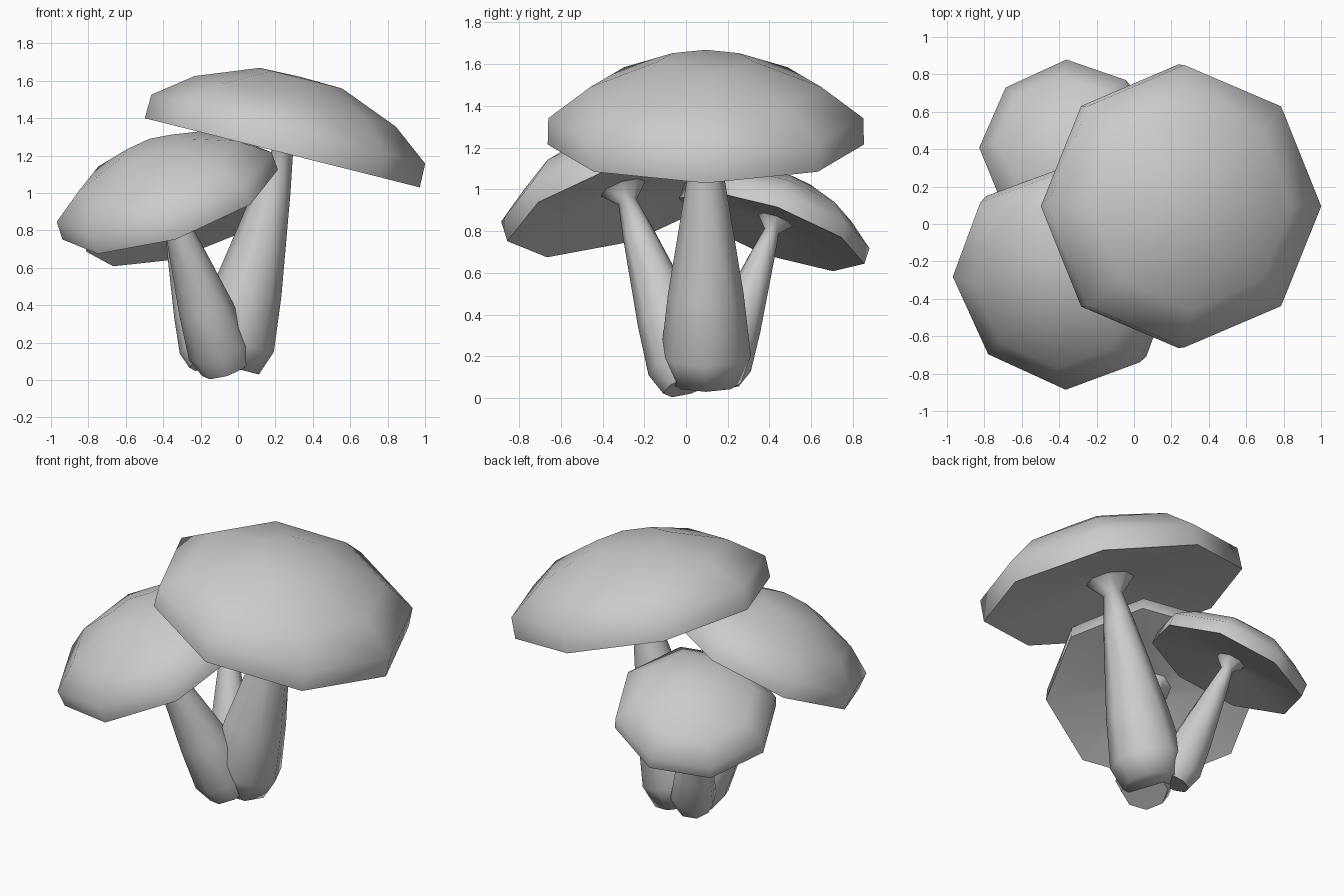
import bpy, math
from mathutils import Vector, Matrix

if "Cube" in bpy.data.objects:
    bpy.data.objects.remove(bpy.data.objects["Cube"])

SIDES = 8

# (radius, height) profiles in units of the largest mushroom, origin at rim centre
CAP = [(0, .417), (.227, .411), (.555, .283), (.755, .13), (.758, 0), (.14, .09)]
STEM = [(.14, .09), (.058, 0), (.095, -.2), (.182, -.743), (.216, -1.044), (.168, -1.18), (0, -1.18)]


def lathe(name, profile, matrix):
    verts, faces, rings = [], [], []
    for r, z in profile:
        start = len(verts)
        count = SIDES if r > 0 else 1
        for i in range(count):
            t = 2 * math.pi * i / SIDES
            verts.append(matrix @ Vector((r * math.cos(t), r * math.sin(t), z)))
        rings.append([start + i % count for i in range(SIDES)])
    for top, low in zip(rings, rings[1:]):
        for i in range(SIDES):
            j = (i + 1) % SIDES
            quad = [top[i], low[i], low[j], top[j]]
            faces.append(list(dict.fromkeys(quad)))
    mesh = bpy.data.meshes.new(name)
    mesh.from_pydata(verts, [], faces)
    obj = bpy.data.objects.new(name, mesh)
    bpy.context.collection.objects.link(obj)
    bpy.ops.object.select_all(action='DESELECT')
    obj.select_set(True)
    bpy.context.view_layer.objects.active = obj
    bpy.ops.object.shade_smooth_by_angle(angle=math.radians(72))
    return obj


def mushroom(label, centre, axis, toward, scale, stretch=1.0):
    # Frame: z along the stem axis, x toward one rim corner
    n = Vector(axis).normalized()
    a = Vector(toward)
    a = (a - n * a.dot(n)).normalized()
    b = n.cross(a)
    frame = Matrix((a, b, n)).transposed().to_4x4()
    m = Matrix.Translation(centre) @ frame @ Matrix.Scale(scale, 4)
    lathe(label + "_cap", CAP, m)
    lathe(label + "_stem", [(r, z * stretch if z < 0 else z) for r, z in STEM], m)


# Tall mushroom leaning right, medium one front left, small one back left
mushroom("large", (.237, .095, 1.215), (.244, 0, .97), (1, 0, 0), 1.0)
mushroom("medium", (-.363, -.28, .938), (-.307, -.307, .9), (-1, -1, 0), .8, 1.03)
mushroom("small", (-.353, .41, .80), (-.25, .328, .912), (-.668, .626, -.404), .622, 1.06)
